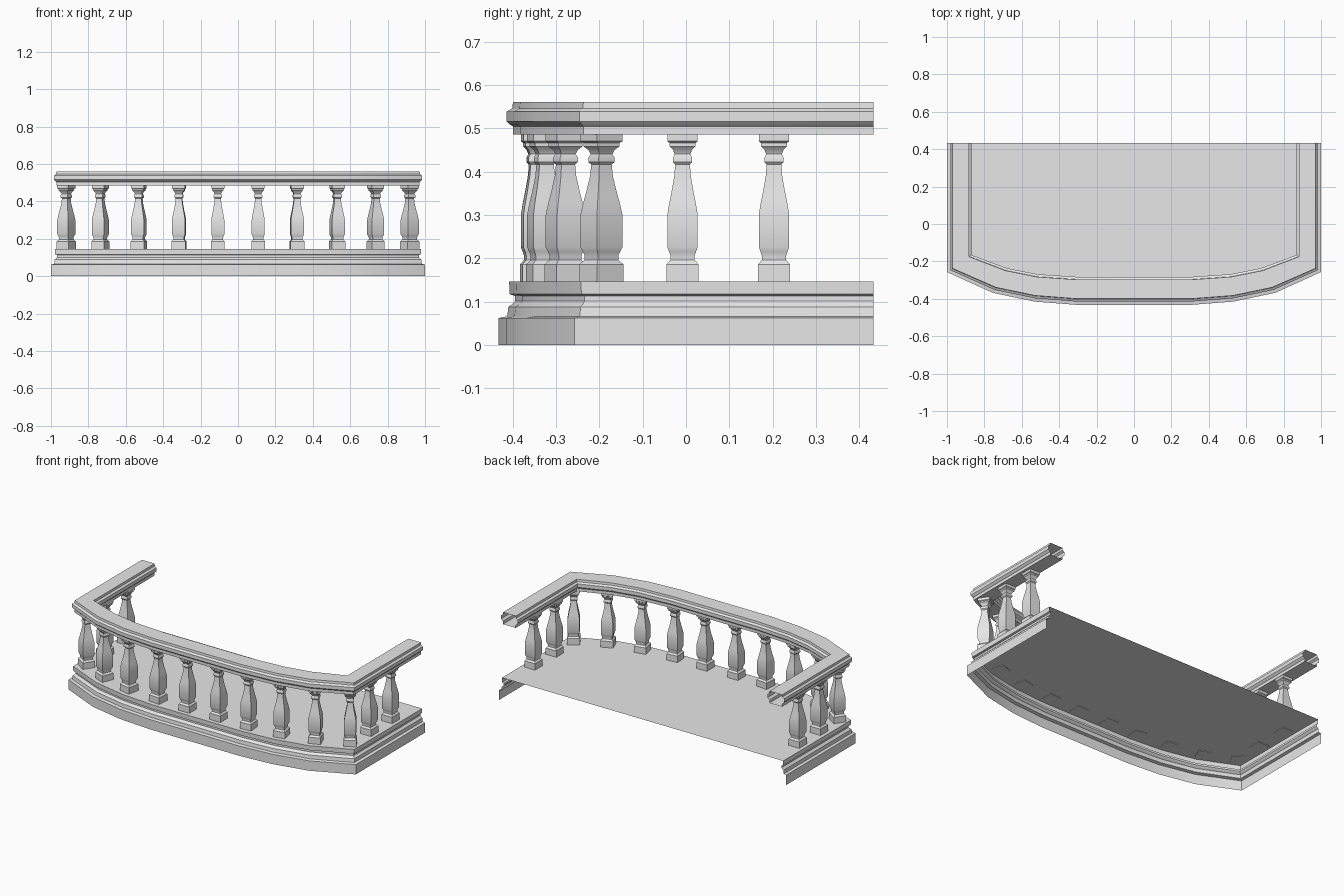
import bpy
import bmesh
from math import radians, sqrt
from mathutils import Vector, Matrix

if "Cube" in bpy.data.objects:
    bpy.data.objects.remove(bpy.data.objects["Cube"])

stone = bpy.data.materials.new("grey_stone")
stone.use_nodes = True
GREY = (0.8, 0.8, 0.8, 1)
stone.diffuse_color = GREY
stone.node_tree.nodes["Principled BSDF"].inputs["Base Color"].default_value = GREY

BACK = 0.432


def mirrored(half):
    """Complete a plan path from its left half, ending on the opposite side."""
    return [Vector(p) for p in half] + [Vector((-x, y)) for x, y in reversed(half)]


# Plan paths: the outer edge of the slab and the inner edge of the handrail
OUTER = mirrored([(1, BACK), (1, -0.257), (0.755, -0.368), (0.53, -0.415), (0.31, -BACK)])
INNER = mirrored([(0.87, BACK), (0.87, -0.165), (0.68, -0.236), (0.52, -0.268), (0.30, -0.283)])


def finish(name, bm):
    bmesh.ops.recalc_face_normals(bm, faces=bm.faces)
    mesh = bpy.data.meshes.new(name)
    bm.to_mesh(mesh)
    bm.free()
    mesh.materials.append(stone)
    obj = bpy.data.objects.new(name, mesh)
    bpy.context.collection.objects.link(obj)
    bpy.ops.object.select_all(action='DESELECT')
    obj.select_set(True)
    bpy.context.view_layer.objects.active = obj
    bpy.ops.object.shade_smooth_by_angle(angle=radians(30))
    return obj


def sweep(bm, profile, closed):
    """Sweep (blend, height) points round the plan; blend 0 is outer, 1 is inner."""
    rows = []
    for t, z in profile:
        rows.append([bm.verts.new((*a.lerp(b, t), z)) for a, b in zip(OUTER, INNER)])
    pairs = list(zip(rows, rows[1:]))
    if closed:
        pairs.append((rows[-1], rows[0]))
    for low, high in pairs:
        for i in range(len(low) - 1):
            bm.faces.new((low[i], low[i + 1], high[i + 1], high[i]))
    return rows


# Slab: hollow moulded skirt with the floor closing its top
bm = bmesh.new()
skirt = [(0, 0), (0, 0.062), (0.13, 0.066), (0.15, 0.088), (0.21, 0.094),
         (0.25, 0.101), (0.25, 0.113), (0.17, 0.117), (0.16, 0.146)]
rows = sweep(bm, skirt, False)
bm.faces.new(rows[-1])
finish("balcony_slab", bm)

# Handrail: moulded tube with open ends at the wall
bm = bmesh.new()
side = [(0.22, 0.485), (0.22, 0.504), (0.17, 0.509), (0.12, 0.516),
        (0.12, 0.538), (0.21, 0.546), (0.22, 0.56)]
rail = side + [(1.12 - t, z) for t, z in reversed(side)]
sweep(bm, rail, True)
finish("handrail", bm)

# Baluster: square turned profile of (half width, height)
BALUSTER = [(0.037, 0.143), (0.037, 0.186), (0.028, 0.196), (0.028, 0.206),
            (0.031, 0.215), (0.035, 0.225), (0.035, 0.300), (0.031, 0.325),
            (0.025, 0.355), (0.019, 0.390), (0.017, 0.416), (0.022, 0.422),
            (0.022, 0.432), (0.018, 0.440), (0.022, 0.450), (0.030, 0.458),
            (0.030, 0.466), (0.035, 0.470), (0.035, 0.487)]


def baluster(name, x, y, turn):
    bm = bmesh.new()
    place = Matrix.Translation((x, y, 0)) @ Matrix.Rotation(radians(turn), 4, 'Z')
    rings = []
    for r, z in BALUSTER:
        corners = [(-r, -r, z), (r, -r, z), (r, r, z), (-r, r, z)]
        rings.append([bm.verts.new(place @ Vector(c)) for c in corners])
    for low, high in zip(rings, rings[1:]):
        for i in range(4):
            j = (i + 1) % 4
            bm.faces.new((low[i], low[j], high[j], high[i]))
    bm.faces.new(rings[0])
    bm.faces.new(rings[-1])
    finish(name, bm)


# One half of the row from the wall round to the middle, then its mirror
ROW = [(0.92, 0.203, 0), (0.92, -0.008, 0), (0.918, -0.195, 33), (0.736, -0.278, 22),
       (0.53, -0.325, 12), (0.315, -0.343, 5), (0.108, -0.346, 0)]
for n, (x, y, turn) in enumerate(ROW, 1):
    baluster(f"baluster_left_{n}", x, y, turn)
    baluster(f"baluster_right_{n}", -x, y, -turn)
